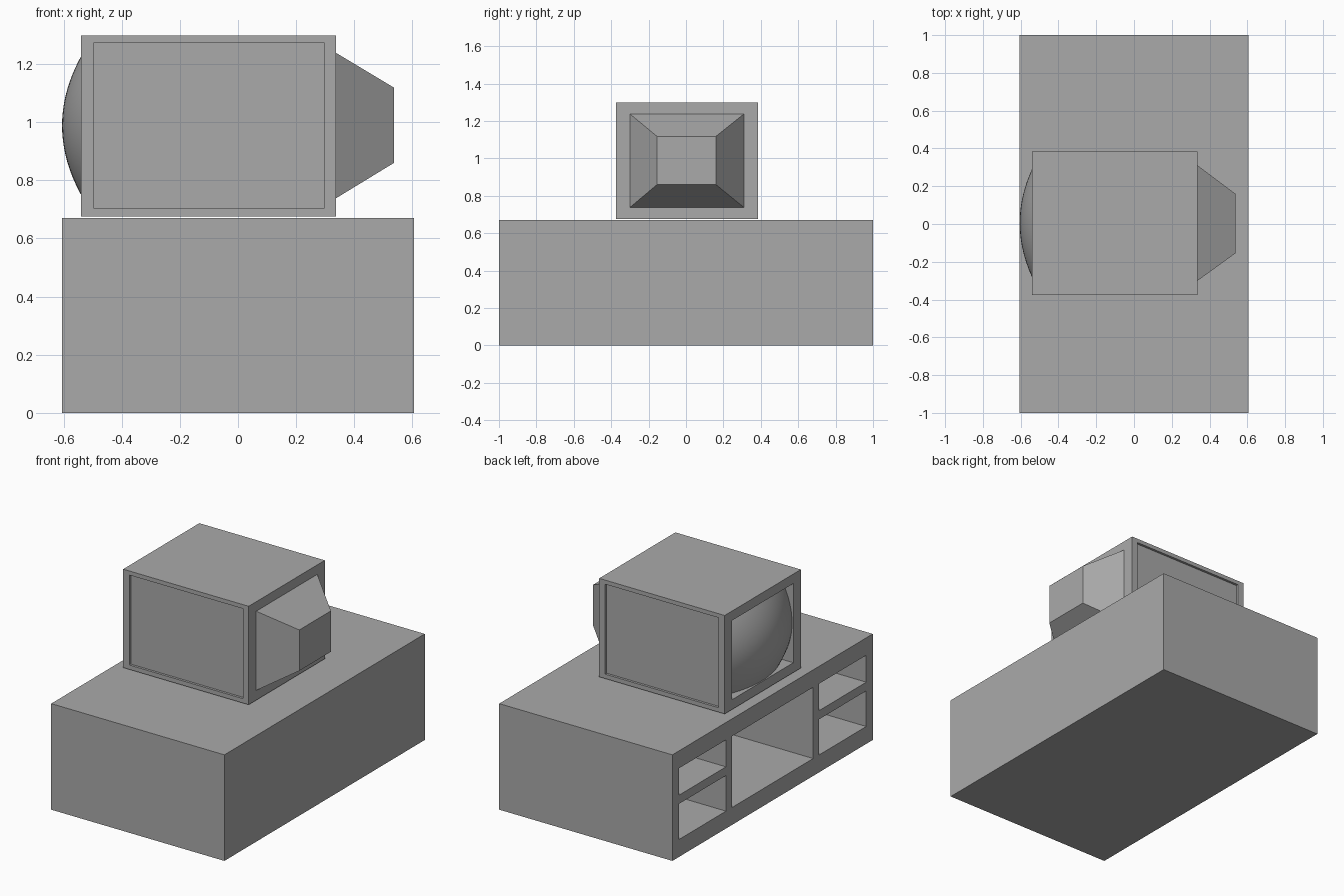
import bpy, bmesh

if "Cube" in bpy.data.objects:
    bpy.data.objects.remove(bpy.data.objects["Cube"])

grey = bpy.data.materials.new("plain grey")
grey.diffuse_color = (0.4, 0.4, 0.4, 1)
grey.use_nodes = True
grey.node_tree.nodes["Principled BSDF"].inputs["Base Color"].default_value = grey.diffuse_color


def make(name, verts, faces):
    mesh = bpy.data.meshes.new(name)
    mesh.from_pydata(verts, [], faces)
    bm = bmesh.new()
    bm.from_mesh(mesh)
    bmesh.ops.recalc_face_normals(bm, faces=bm.faces)
    bm.to_mesh(mesh)
    bm.free()
    mesh.materials.append(grey)
    ob = bpy.data.objects.new(name, mesh)
    bpy.context.collection.objects.link(ob)
    return ob


def prism(name, x0, x1, start, end):
    """Four-sided block along x; start and end are (y0, y1, z0, z1)."""
    verts = []
    for x, (y0, y1, z0, z1) in ((x0, start), (x1, end)):
        verts += [(x, y0, z0), (x, y1, z0), (x, y1, z1), (x, y0, z1)]
    sides = [(i, (i + 1) % 4, (i + 1) % 4 + 4, i + 4) for i in range(4)]
    return make(name, verts, [(3, 2, 1, 0), (4, 5, 6, 7)] + sides)


def box(name, x0, x1, y0, y1, z0, z1):
    return prism(name, x0, x1, (y0, y1, z0, z1), (y0, y1, z0, z1))


def carve(body, *bounds):
    """Cut a box-shaped hollow out of a body."""
    cutter = box("cutter", *bounds)
    cutter.hide_render = True
    mod = body.modifiers.new("hollow", 'BOOLEAN')
    mod.operation, mod.solver, mod.object = 'DIFFERENCE', 'EXACT', cutter
    bpy.context.view_layer.objects.active = body
    bpy.ops.object.modifier_apply(modifier=mod.name)
    bpy.data.objects.remove(cutter)


# Cabinet with one wide bay and two stacked shelves on each side
cabinet = box("cabinet", -0.605, 0.605, -1, 1, 0, 0.67)
carve(cabinet, -0.7, 0.54, -0.405, 0.405, 0.11, 0.56)
for y0, y1 in ((-0.935, -0.465), (0.465, 0.935)):
    for z0, z1 in ((0.11, 0.335), (0.39, 0.56)):
        carve(cabinet, -0.7, 0.54, y0, y1, z0, z1)

# Television case with sunken side panels and a screen recess
case = box("television_case", -0.54, 0.337, -0.375, 0.385, 0.676, 1.298)
for y0, y1 in ((-0.45, -0.36), (0.37, 0.45)):
    carve(case, -0.497, 0.297, y0, y1, 0.704, 1.272)
carve(case, -0.7, -0.44, -0.3, 0.31, 0.738, 1.238)

# Tapered tube housing at the back of the television
prism("tube_housing", 0.337, 0.537, (-0.3, 0.31, 0.738, 1.238),
      (-0.155, 0.16, 0.86, 1.118))

# Bulging screen
N = 20
verts, faces = [], []
for i in range(N + 1):
    for j in range(N + 1):
        u, v = 2 * i / N - 1, 2 * j / N - 1
        verts.append((-0.605 + 0.074 * u * u + 0.072 * v * v,
                      0.005 + 0.305 * u, 0.988 + 0.25 * v))
for i in range(N):
    for j in range(N):
        a = i * (N + 1) + j
        faces.append((a, a + 1, a + N + 2, a + N + 1))
screen = make("screen", verts, faces)
if screen.data.polygons[0].normal.x > 0:
    screen.data.flip_normals()
screen.data.shade_smooth()
